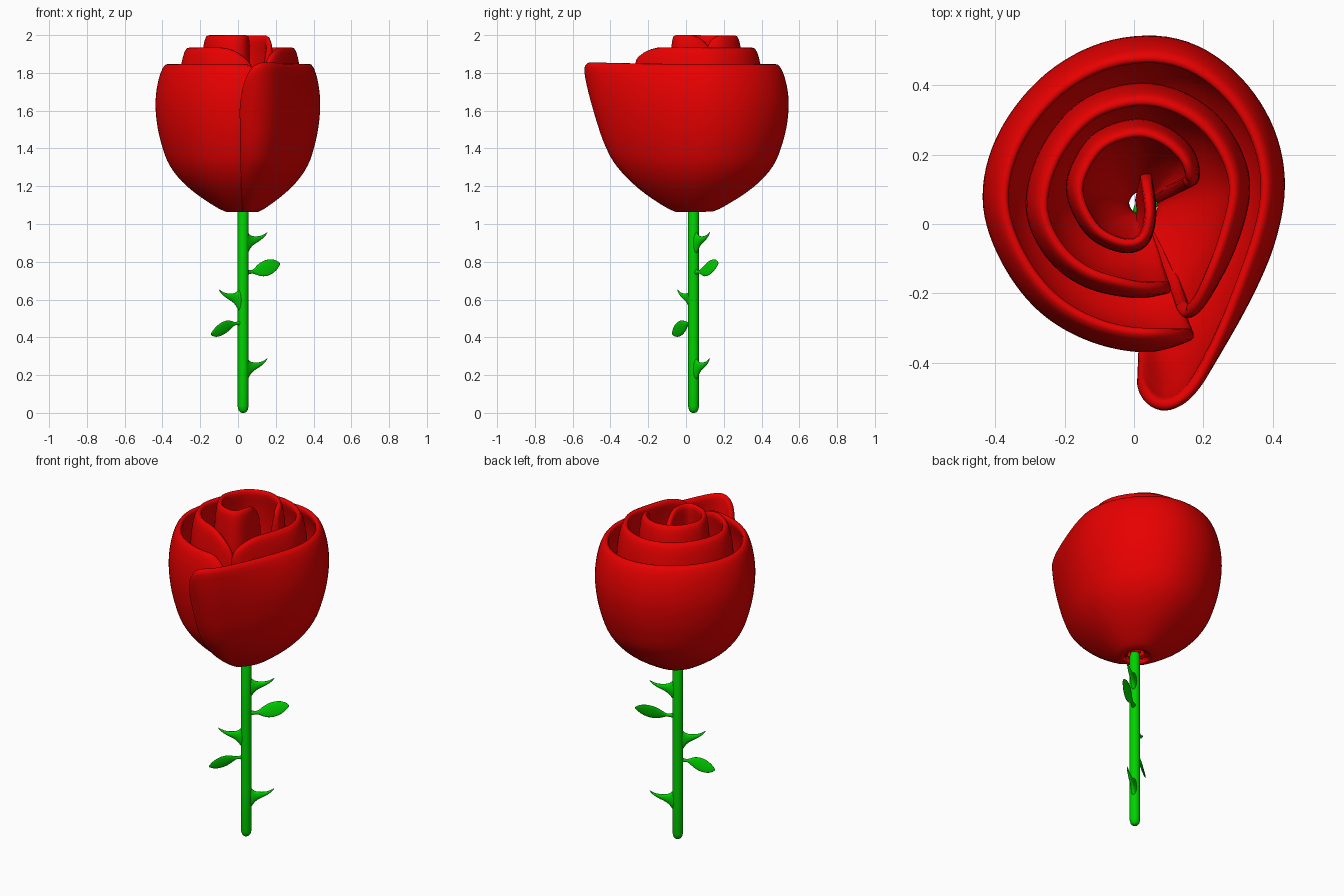
import bpy, bmesh, math
from mathutils import Vector

if "Cube" in bpy.data.objects:
    bpy.data.objects.remove(bpy.data.objects["Cube"])

CX, CY = 0.027, 0.04          # stem axis


def material(name, rgb):
    m = bpy.data.materials.new(name)
    m.diffuse_color = (*rgb, 1)
    m.use_nodes = True
    m.node_tree.nodes["Principled BSDF"].inputs["Base Color"].default_value = m.diffuse_color
    return m


RED = material("petal_red", (0.8, 0.0, 0.0))
GREEN = material("stem_green", (0.0, 0.65, 0.0))


def make_object(name, bm, mat):
    me = bpy.data.meshes.new(name)
    bm.to_mesh(me)
    bm.free()
    me.materials.append(mat)
    for p in me.polygons:
        p.use_smooth = True
    ob = bpy.data.objects.new(name, me)
    bpy.context.collection.objects.link(ob)
    return ob


def lerp_table(xs, ys, x):
    for i in range(len(xs) - 1):
        if x <= xs[i + 1]:
            t = (x - xs[i]) / (xs[i + 1] - xs[i])
            return ys[i] + (ys[i + 1] - ys[i]) * t
    return ys[-1]


def spline(points):
    """Dense Catmull-Rom curve with arc lengths."""
    p = [Vector(q) for q in points]
    p = [2 * p[0] - p[1]] + p + [2 * p[-1] - p[-2]]
    out = []
    for i in range(1, len(p) - 2):
        a, b, c, d = p[i - 1:i + 3]
        for k in range(12):
            t = k / 12
            out.append(0.5 * (2 * b + (c - a) * t + (2 * a - 5 * b + 4 * c - d) * t * t
                              + (3 * b - a - 3 * c + d) * t ** 3))
    out.append(p[-2])
    lens = [0]
    for a, b in zip(out, out[1:]):
        lens.append(lens[-1] + (b - a).length)
    return out, lens


# Radius of a petal over its height: cupped body and the straighter open flap
HEIGHT = [0, .07, .15, .25, .36, .49, .6, .72, .82, .92, 1]
CUP = [.17, .37, .575, .765, .875, .945, .985, 1, .99, .95, .885]
FLAP = [.14, .3, .46, .61, .73, .81, .86, .91, .95, .98, 1]


def petal(name, path, z0, z1, base, flap, flap_len, corner, drop, thick):
    pts, lens = spline(path)
    total = lens[-1]
    nu, nv = 64, 14
    bm = bmesh.new()
    grid = []
    for i in range(nu + 1):
        t = i / nu
        t = 0.5 * t + 0.5 * (0.5 - 0.5 * math.cos(math.pi * t))   # denser ends
        s = t * total
        x = lerp_table(lens, [p.x for p in pts], s)
        y = lerp_table(lens, [p.y for p in pts], s)
        e = 1 - min(1, min(s, total - s) / corner)
        top = z1 - drop * (1 - math.sqrt(max(0, 1 - e * e)))      # rounded corners
        q = min(1, s / flap_len)
        w = flap * (1 - q * q * (3 - 2 * q))
        row = []
        for j in range(nv + 1):
            z = z0 + (top - z0) * j / nv
            h = (z - z0) / (z1 - z0)
            f = lerp_table(HEIGHT, CUP, h) * (1 - w) + lerp_table(HEIGHT, FLAP, h) * w
            f = max(f, base + (1 - base) * f * 0.6) if base else f
            row.append(bm.verts.new((CX + (x - CX) * f, CY + (y - CY) * f, z)))
        grid.append(row)
    for i in range(nu):
        for j in range(nv):
            bm.faces.new((grid[i][j], grid[i + 1][j], grid[i + 1][j + 1], grid[i][j + 1]))
    ob = make_object(name, bm, RED)
    sol = ob.modifiers.new("thickness", "SOLIDIFY")
    sol.thickness = thick
    sol.offset = -1
    sub = ob.modifiers.new("round", "SUBSURF")
    sub.levels = sub.render_levels = 1


# Three petals wrapped inside each other
petal("outer_petal",
      [(0, -.525), (.085, -.552), (.17, -.515), (.24, -.42), (.33, -.25), (.41, -.05),
       (.438, .12), (.405, .28), (.315, .42), (.19, .515), (.05, .547), (-.12, .517),
       (-.28, .415), (-.40, .25), (-.44, .07), (-.39, -.1), (-.28, -.25),
       (-.13, -.34), (.04, -.372), (.18, -.335)],
      1.05, 1.857, 0, 1, .7, .15, .24, .037)
petal("middle_petal",
      [(.12, -.25), (.16, -.285), (.22, -.23), (.30, -.06), (.337, .12), (.28, .27),
       (.17, .37), (.02, .41), (-.15, .36), (-.27, .22), (-.315, .05), (-.26, -.09),
       (-.15, -.18), (0, -.215), (.11, -.2)],
      1.07, 1.942, 0, .5, .4, .24, .2, .037)
petal("inner_petal",
      [(.155, .10), (.19, .13), (.175, .21), (.10, .28), (0, .305), (-.12, .26),
       (-.19, .15), (-.19, .06), (-.13, -.04), (-.03, -.085), (.04, -.06),
       (.065, .03), (.05, .15)],
      1.08, 2.005, .2, 0, .3, .14, .14, .033)


def sweep(name, rings, n=16):
    """Join rings of (centre, axis a, axis b) into a closed smooth body."""
    bm = bmesh.new()
    loops = []
    for c, a, b in rings:
        loops.append([bm.verts.new(c + a * math.cos(k * math.tau / n) + b * math.sin(k * math.tau / n))
                      for k in range(n)])
    for l0, l1 in zip(loops, loops[1:]):
        for k in range(n):
            m = (k + 1) % n
            bm.faces.new((l0[k], l0[m], l1[m], l1[k]))
    bm.faces.new(loops[0][::-1])
    bm.faces.new(loops[-1])
    bmesh.ops.recalc_face_normals(bm, faces=bm.faces)
    return make_object(name, bm, GREEN)


# Stem with rounded foot
sweep("stem", [(Vector((CX, CY, z)), Vector((r, 0, 0)), Vector((0, r, 0))) for z, r in
               [(0, .006), (.004, .016), (.014, .024), (.035, .029), (.3, .029),
                (.7, .029), (1.07, .029), (1.09, .024), (1.095, .01)]], 24)


def side_shoot(name, z, side, stations, tilt=0.0):
    """Thorn or leaf growing out of the stem; stations are (distance, rise, half height, half width)."""
    out = Vector((math.cos(.59), math.sin(.59), 0)) * side
    across = Vector((-out.y, out.x, 0))
    up = Vector((0, 0, 1)) * math.cos(tilt) + across * math.sin(tilt)
    flat = across * math.cos(tilt) - Vector((0, 0, 1)) * math.sin(tilt)
    ob = sweep(name, [(Vector((CX, CY, z + dz)) + out * d, up * hh, flat * hw)
                      for d, dz, hh, hw in stations])
    sub = ob.modifiers.new("smooth", "SUBSURF")
    sub.levels = sub.render_levels = 1


THORN = [(.01, -.002, .075, .022), (.03, 0, .055, .016), (.045, .006, .033, .013),
         (.07, .014, .021, .011), (.10, .021, .014, .009), (.125, .032, .009, .006),
         (.145, .046, .006, .004), (.155, .057, .001, .001)]
for i, (z, side) in enumerate([(.232, 1), (.597, -1), (.90, 1)]):
    side_shoot(f"thorn_{i + 1}", z, side, THORN)

LEAF = [(.015, .0, .02, .014), (.04, .0, .01, .009), (.06, .002, .008, .007),
        (.08, .006, .02, .007), (.105, .012, .036, .008), (.14, .02, .045, .008),
        (.175, .029, .043, .007), (.21, .038, .03, .005), (.237, .046, .004, .002)]
side_shoot("upper_leaf", .745, 1, LEAF, .25)
side_shoot("lower_leaf", .475, -1,
           [(d * .87, -dz * 1.25, hh * .9, hw) for d, dz, hh, hw in LEAF], .25)
